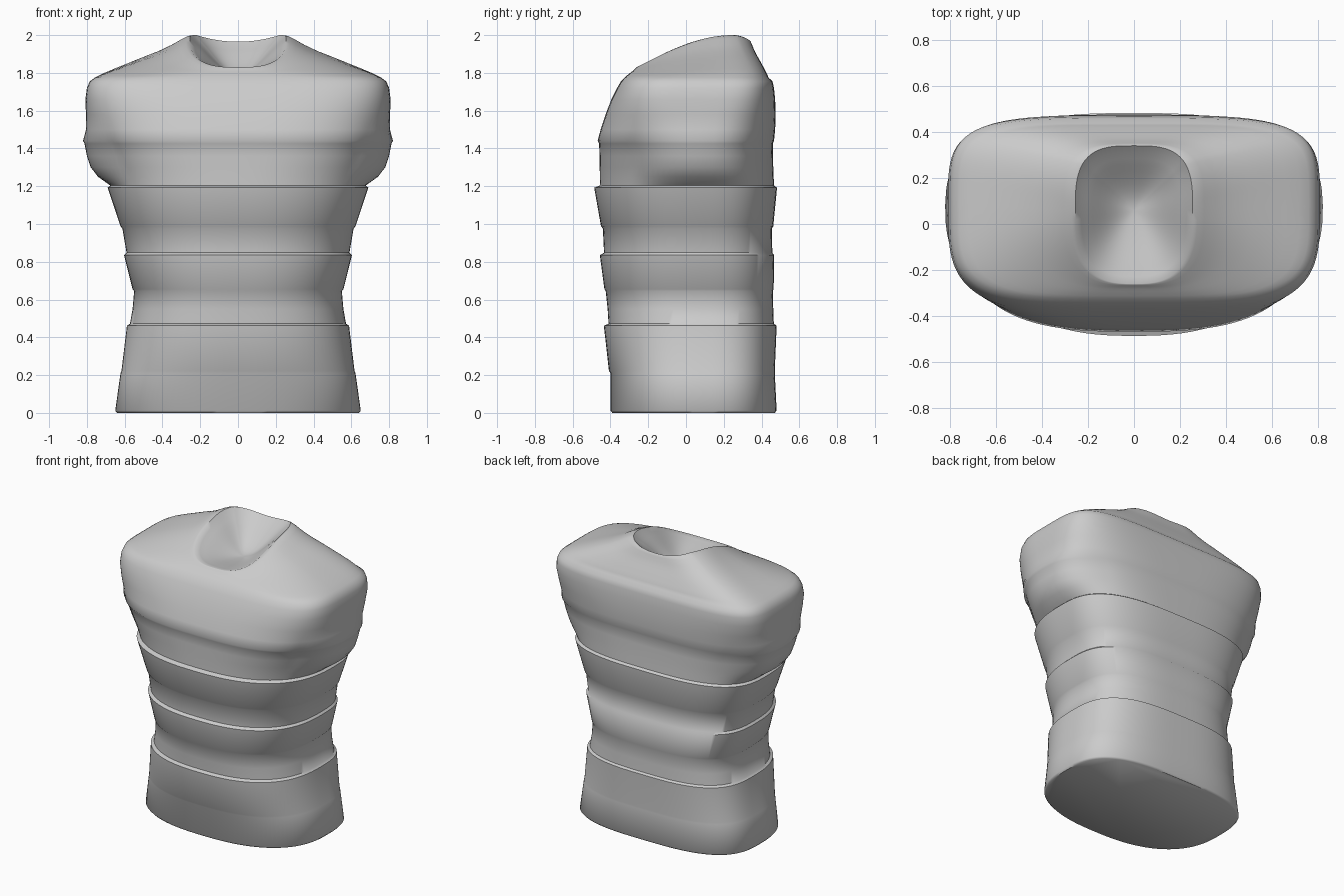
import bpy
import bmesh
import math

SEGMENTS = 112

# Body rings: height, half width, front y, back y
RINGS = [
    (0, .64, -.39, .47), (.012, .65, -.4, .48),
    (.21, .622, -.4, .47), (.222, .617, -.408, .47),
    (.462, .588, -.435, .48), (.472, .572, -.41, .465),
    (.55, .558, -.415, .462), (.645, .55, -.425, .46),
    (.655, .558, -.432, .464), (.835, .603, -.456, .467),
    (.848, .59, -.434, .457), (.975, .612, -.44, .455),
    (.988, .622, -.45, .462), (1.192, .69, -.486, .482),
    (1.204, .676, -.456, .466), (1.25, .69, -.456, .464),
    (1.3, .705, -.457, .462), (1.36, .725, -.458, .461),
    (1.426, .75, -.46, .46), (1.44, .765, -.468, .466),
    (1.5, .785, -.452, .472), (1.58, .805, -.426, .475),
    (1.66, .808, -.395, .472), (1.72, .8, -.365, .466),
    (1.755, .785, -.345, .458), (1.775, .758, -.325, .437),
]

# Shoulder slope: inward fraction, rise fraction
SLOPE = [(.08, .1), (.2, .22), (.35, .36), (.5, .5), (.65, .63),
         (.8, .79), (.9, .92), (.96, .985), (1, 1)]


def smooth(a, b, v):
    t = min(max((v - a) / (b - a), 0), 1)
    return t * t * (3 - 2 * t)


def mix(a, b, t):
    return a + (b - a) * t


def outline(width, front, back, middle, n_front, n_back):
    """Rounded outline with separate front and back halves."""
    points = []
    for i in range(SEGMENTS):
        a = 2 * math.pi * i / SEGMENTS
        c, s = math.cos(a), math.sin(a)
        n = n_back if s > 0 else n_front
        depth = back - middle if s > 0 else middle - front
        x = math.copysign(abs(c) ** (2 / n), c) * width
        y = math.copysign(abs(s) ** (2 / n), s) * depth + middle
        points.append((x, y))
    return points


def body_ring(z, width, front, back):
    upper = smooth(1.2, 1.45, z)
    top = smooth(1.5, 1.77, z)
    n_front = 2.5 + .4 * upper + 1.1 * top
    n_back = 3 + .3 * upper + 1.2 * top
    arm = .075 * smooth(1.2, 1.28, z) * (1 - smooth(1.38, 1.56, z))
    ring = []
    for x, y in outline(width, front, back, .08, n_front, n_back):
        # Arm stump swelling on both sides
        swell = max(0, 1 - ((y - .06) / .34) ** 2) * arm
        swell *= smooth(.4, .7, abs(x))
        ring.append((x + math.copysign(swell, x), y, z))
    return ring


def rim_height(x, y):
    rise = math.sin(math.pi / 2 * min(max((y + .26) / .51, 0), 1))
    dip = .035 * smooth(.05, .28, y) * max(0, 1 - (x / .22) ** 2)
    return 1.83 + .17 * rise - dip


rings = [body_ring(*r) for r in RINGS]

# Shoulders rising from the last body ring to the neck rim
edge = rings[-1]
neck = outline(.255, -.26, .34, .06, 2.8, 3.2)
for inward, rise in SLOPE:
    ring = []
    for (ex, ey, ez), (nx, ny) in zip(edge, neck):
        ring.append((mix(ex, nx, inward), mix(ey, ny, inward),
                     mix(ez, rim_height(nx, ny), rise)))
    rings.append(ring)

# Neck hollow sinking to its floor
CENTER_Y, FLOOR = .06, 1.79
for k in range(1, 10):
    t = k / 10
    ring = []
    for nx, ny in neck:
        z = mix(rim_height(nx, ny), FLOOR, smooth(-.1, 1, t) ** .8)
        ring.append((nx * (1 - t), mix(ny, CENTER_Y, t), z))
    rings.append(ring)


def build_torso():
    bm = bmesh.new()
    loops = [[bm.verts.new(p) for p in ring] for ring in rings]
    for low, high in zip(loops, loops[1:]):
        for i in range(SEGMENTS):
            j = (i + 1) % SEGMENTS
            bm.faces.new((low[i], low[j], high[j], high[i]))
    # Flat base and closed hollow floor
    bm.faces.new(list(reversed(loops[0])))
    tip = bm.verts.new((0, CENTER_Y, FLOOR))
    last = loops[-1]
    for i in range(SEGMENTS):
        bm.faces.new((last[i], last[(i + 1) % SEGMENTS], tip))
    mesh = bpy.data.meshes.new("banded_torso")
    bm.to_mesh(mesh)
    bm.free()
    obj = bpy.data.objects.new("banded_torso", mesh)
    bpy.context.collection.objects.link(obj)
    return obj


def make_material(name, color):
    mat = bpy.data.materials.new(name)
    mat.use_nodes = True
    mat.diffuse_color = color
    mat.node_tree.nodes["Principled BSDF"].inputs["Base Color"].default_value = color
    return mat


cube = bpy.data.objects.get("Cube")
if cube:
    bpy.data.objects.remove(cube, do_unlink=True)

torso = build_torso()
torso.data.materials.append(make_material("plain grey", (.6, .6, .6, 1)))
bpy.ops.object.select_all(action='DESELECT')
torso.select_set(True)
bpy.context.view_layer.objects.active = torso
bpy.ops.object.shade_smooth_by_angle(angle=math.radians(50))
